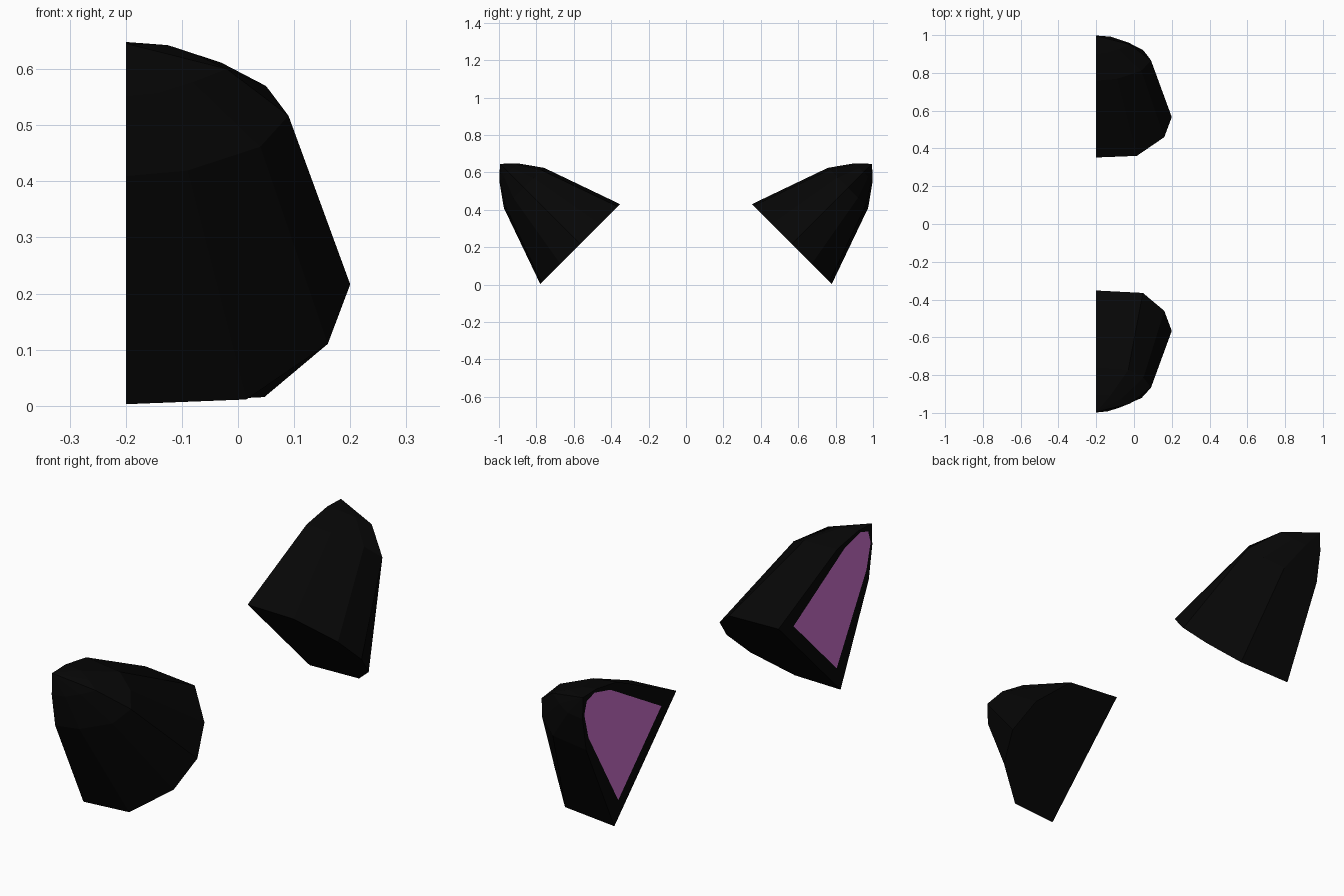
import bpy, bmesh, math

if "Cube" in bpy.data.objects:
    bpy.data.objects.remove(bpy.data.objects["Cube"])

R = math.sqrt(0.5)
FRONT = -0.2      # x of the flat open side
MID = 0.247       # centre of each ear across its base


def material(name, col):
    m = bpy.data.materials.new(name)
    m.diffuse_color = (*col, 1)
    m.use_nodes = True
    m.node_tree.nodes["Principled BSDF"].inputs["Base Color"].default_value = m.diffuse_color
    return m


black = material("black fur", (0.002, 0.002, 0.002))
purple = material("purple inner ear", (0.64, 0.175, 0.65))


def ear(name, side, round_inner):
    bm = bmesh.new()

    def vert(x, w, v):
        # w = across the ear, v = along its 45 degree axis
        u = MID + w
        return bm.verts.new((x, side * (u + v) * R, (v - u) * R))

    # half cross-sections from base to tip: (half width, x); one edge of
    # each ear has a rounder shoulder than the other
    slim = [[(0.302, FRONT), (0.29, 0.015), (0.15, 0.16), (0, 0.2)],
            [(0.152, FRONT), (0.138, -0.09), (0.078, 0.04), (0, 0.09)],
            [(0.068, FRONT), (0.06, -0.14), (0.033, -0.08), (0, -0.02)]]
    full = [[(0.302, FRONT), (0.284, 0.047), (0.15, 0.16), (0, 0.2)],
            [(0.152, FRONT), (0.134, -0.03), (0.075, 0.05), (0, 0.09)],
            [(0.068, FRONT), (0.06, -0.125), (0.033, -0.07), (0, -0.02)]]
    near, far = (full, slim) if round_inner else (slim, full)
    rings = []
    for v, a, b in zip((0.553, 0.978, 1.096), near, far):
        outline = [(-w, x) for w, x in a] + b[-2::-1]
        rings.append([vert(x, w, v) for w, x in outline])
    tip = vert(FRONT, 0, 1.16)

    # outer shell, closed base and tip
    for a, b in zip(rings, rings[1:]):
        for i in range(len(a) - 1):
            bm.faces.new((a[i], a[i + 1], b[i + 1], b[i]))
    last = rings[-1]
    for i in range(len(last) - 1):
        bm.faces.new((last[i], last[i + 1], tip))
    bm.faces.new(rings[0])

    # flat side: black rim around the purple inner ear
    outer = [r[0] for r in rings] + [tip] + [r[-1] for r in reversed(rings)]
    inset = [(0.21, 0.607), (0.107, 1.0), (0.05, 1.098)]
    inner = [vert(FRONT, -w, v) for w, v in inset] + [vert(FRONT, 0, 1.124)]
    inner += [vert(FRONT, w, v) for w, v in reversed(inset)]
    n = len(outer)
    for i in range(n):
        j = (i + 1) % n
        bm.faces.new((outer[i], outer[j], inner[j], inner[i]))
    bm.faces.new(inner).material_index = 1

    bmesh.ops.recalc_face_normals(bm, faces=bm.faces)
    me = bpy.data.meshes.new(name)
    bm.to_mesh(me)
    bm.free()
    me.materials.append(black)
    me.materials.append(purple)
    bpy.context.collection.objects.link(bpy.data.objects.new(name, me))


ear("back_ear", 1, False)
ear("front_ear", -1, True)
